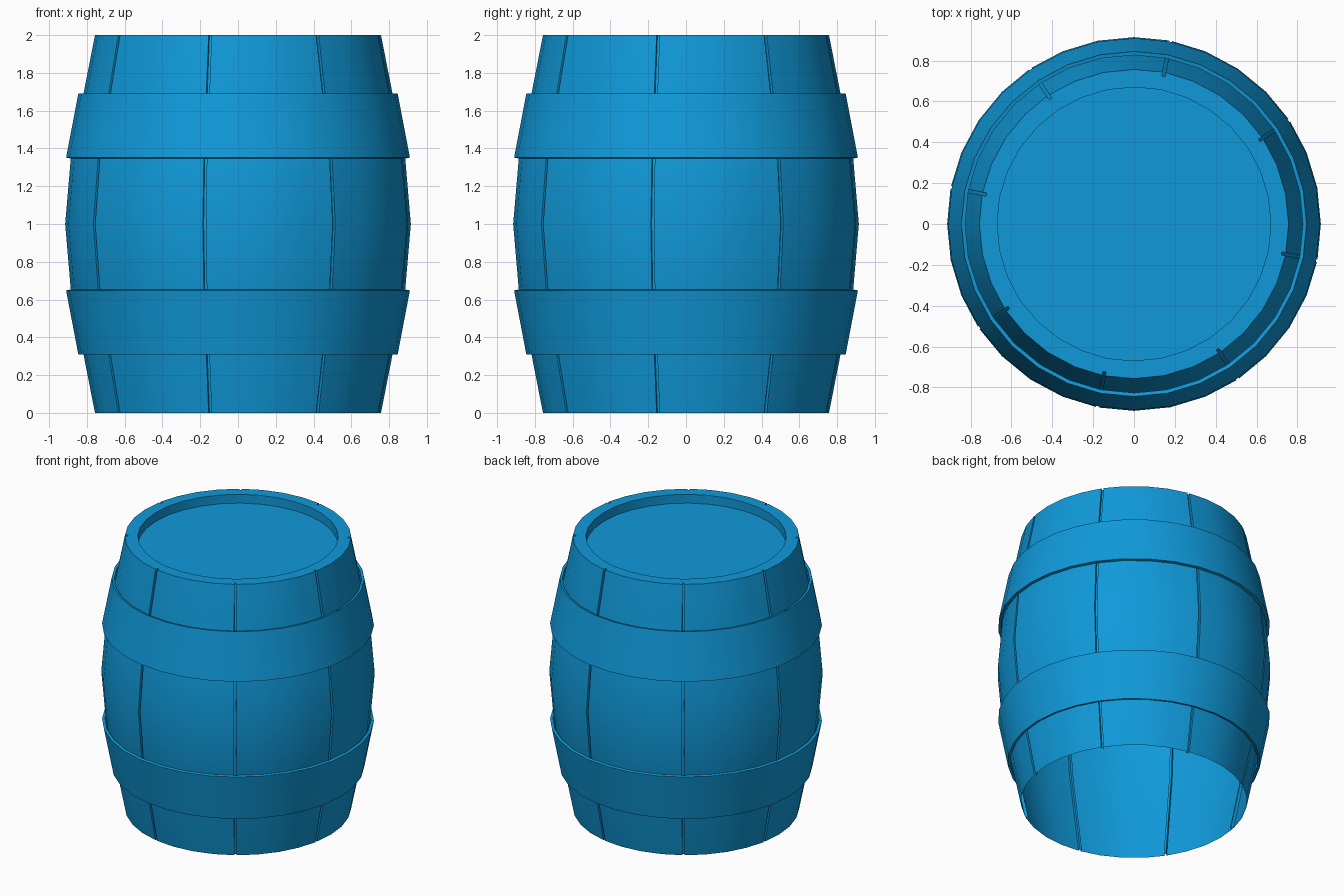
import bpy, bmesh, math

if "Cube" in bpy.data.objects:
    bpy.data.objects.remove(bpy.data.objects["Cube"])

SIDES = 32
STEP = 2 * math.pi / SIDES
GROOVE_HALF, GROOVE_DEPTH = 0.008, 0.02

blue = bpy.data.materials.new("blue_paint")
blue.diffuse_color = (0.005, 0.32, 0.70, 1.0)
blue.use_nodes = True
blue.node_tree.nodes["Principled BSDF"].inputs["Base Color"].default_value = blue.diffuse_color


def finish(name, bm):
    bmesh.ops.recalc_face_normals(bm, faces=bm.faces[:])
    mesh = bpy.data.meshes.new(name)
    bm.to_mesh(mesh)
    bm.free()
    obj = bpy.data.objects.new(name, mesh)
    bpy.context.collection.objects.link(obj)
    mesh.materials.append(blue)
    bpy.ops.object.select_all(action='DESELECT')
    obj.select_set(True)
    bpy.context.view_layer.objects.active = obj
    bpy.ops.object.shade_smooth_by_angle(angle=math.radians(30))
    return obj


def ring(bm, section, r, z, grooved):
    verts = []
    for angle, side, deep in section:
        rad = r - (GROOVE_DEPTH if deep and grooved else 0)
        a = angle + side * GROOVE_HALF / r
        verts.append(bm.verts.new((rad * math.cos(a), rad * math.sin(a), z)))
    return verts


def bridge(bm, a, b):
    n = len(a)
    for i in range(n):
        j = (i + 1) % n
        bm.faces.new((a[i], a[j], b[j], b[i]))


# Cross-section: eight staves of four segments, split by narrow box grooves
staves = []
for k in range(SIDES):
    if k % 4 == 3:
        staves += [(k * STEP, s, d) for s, d in
                   ((-1, False), (-0.95, True), (0.95, True), (1, False))]
    else:
        staves.append((k * STEP, 0, False))
plain = [(k * STEP, 0, False) for k in range(SIDES)]

# Barrel: bulging open-bottomed wall, flat rim and recessed lid
bm = bmesh.new()
profile = [(0.757, 0, True), (0.885, 0.65, True), (0.915, 1, True),
           (0.885, 1.35, True), (0.757, 2, True),
           (0.67, 2, False), (0.67, 1.935, False)]
rings = [ring(bm, staves, *p) for p in profile]
for a, b in zip(rings, rings[1:]):
    bridge(bm, a, b)
bm.faces.new(rings[-1])
barrel = finish("barrel", bm)
# The lid faces up and the walls face out
if barrel.data.polygons[-1].normal.z < 0:
    barrel.data.flip_normals()


# Hoops: two tapered bands, mirrored about mid height
def hoop(name, flip):
    bm = bmesh.new()
    section = [(0.845, 1.692), (0.827, 1.688), (0.891, 1.348), (0.910, 1.352)]
    loops = [ring(bm, plain, r, 2 - z if flip else z, False) for r, z in section]
    for i in range(4):
        bridge(bm, loops[i], loops[(i + 1) % 4])
    finish(name, bm)


hoop("upper_hoop", False)
hoop("lower_hoop", True)
